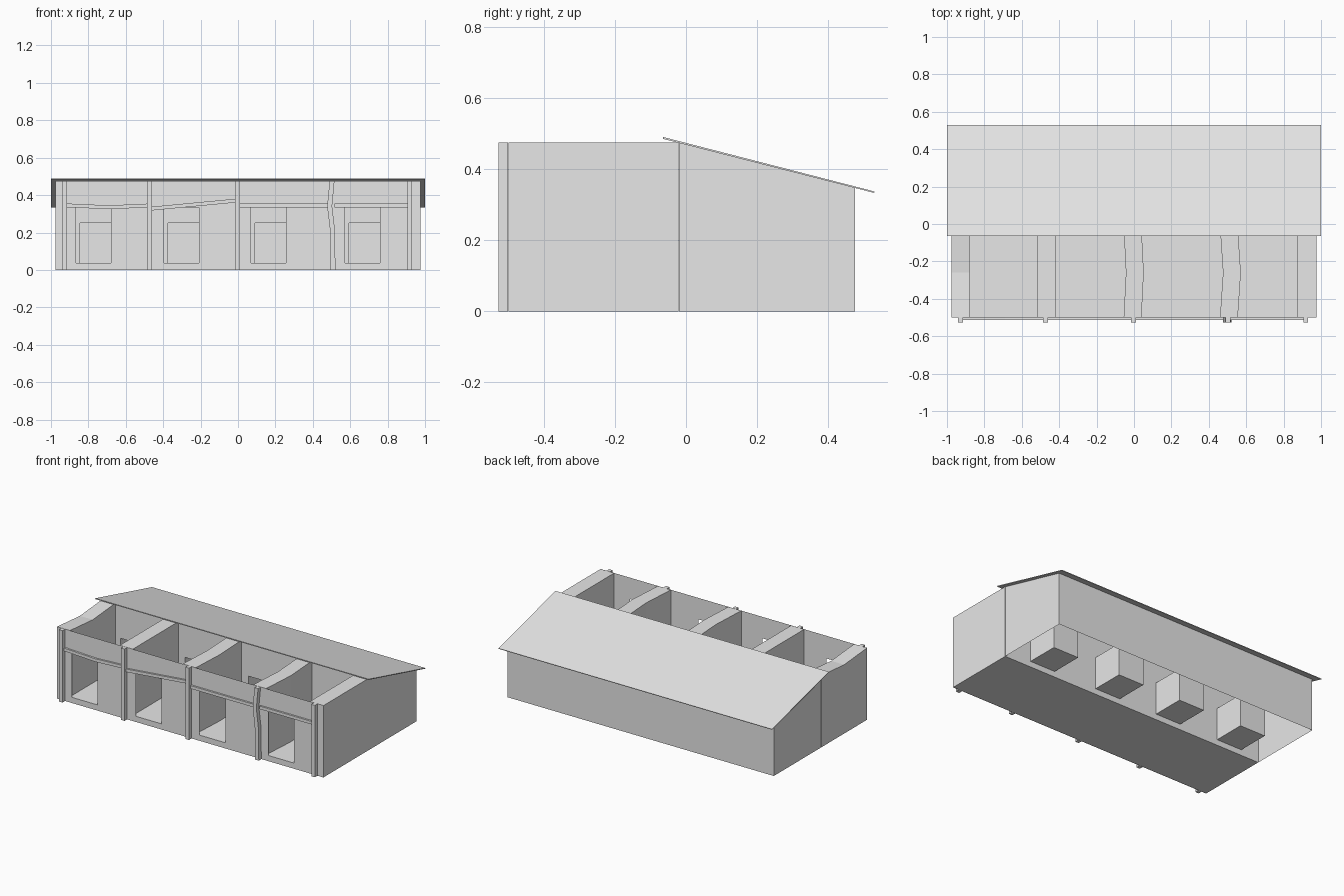
import bpy
import bmesh

cube = bpy.data.objects.get("Cube")
if cube:
    bpy.data.objects.remove(cube, do_unlink=True)

grey = bpy.data.materials.new("plain_grey")
grey.use_nodes = True
grey.diffuse_color = (0.8, 0.8, 0.8, 1)
grey.node_tree.nodes["Principled BSDF"].inputs["Base Color"].default_value = (0.8, 0.8, 0.8, 1)

X, FRONT, MID, BACK = 0.975, -0.5, -0.02, 0.475
TOP, EAVE, FLOOR = 0.475, 0.347, 0.037
DOORS = [-0.866, -0.396, 0.07, 0.572]
DOOR_W = 0.187
NICHES = [x + 0.022 for x in DOORS]
NICHE_TOP, NICHE_BACK = 0.25, 0.195


def finish(name, bm, fix=True):
    if fix:
        bmesh.ops.recalc_face_normals(bm, faces=bm.faces)
    mesh = bpy.data.meshes.new(name)
    bm.to_mesh(mesh)
    bm.free()
    mesh.materials.append(grey)
    obj = bpy.data.objects.new(name, mesh)
    bpy.context.collection.objects.link(obj)
    return obj


def loft(name, rings):
    """Solid through a row of four-cornered sections."""
    bm = bmesh.new()
    rows = [[bm.verts.new(p) for p in ring] for ring in rings]
    for a, b in zip(rows, rows[1:]):
        for i in range(4):
            j = (i + 1) % 4
            bm.faces.new((a[i], a[j], b[j], b[i]))
    bm.faces.new(rows[0])
    bm.faces.new(rows[-1])
    return finish(name, bm)


def box(name, x0, x1, y0, y1, z0, z1):
    return loft(name, [[(x0, y, z0), (x1, y, z0), (x1, y, z1), (x0, y, z1)] for y in (y0, y1)])


def sheet(name, points):
    bm = bmesh.new()
    bm.faces.new([bm.verts.new(p) for p in points])
    return finish(name, bm, False)


def pierced_wall(name, y, starts, hole_top):
    """Upright sheet with one opening per bay."""
    bm = bmesh.new()
    xs = sorted([-X, X] + starts + [s + DOOR_W for s in starts])
    zs = [0, FLOOR, hole_top, TOP]
    grid = [[bm.verts.new((x, y, z)) for z in zs] for x in xs]
    for i in range(len(xs) - 1):
        for k in range(3):
            if i % 2 and k == 1:
                continue
            bm.faces.new((grid[i][k], grid[i + 1][k], grid[i + 1][k + 1], grid[i][k + 1]))
    return finish(name, bm, False)


# Front wall with doorways, partition with niche openings, floor slab
pierced_wall("front_wall", FRONT, DOORS, 0.333)
pierced_wall("partition_wall", MID, NICHES, NICHE_TOP)
box("floor_slab", -X, X, FRONT + 0.001, MID - 0.001, 0, FLOOR)

# Niches behind the partition, open towards the stalls
for n, x in enumerate(NICHES):
    niche = box(f"niche_{n + 1}", x, x + DOOR_W, MID, NICHE_BACK, FLOOR, NICHE_TOP)
    bm = bmesh.new()
    bm.from_mesh(niche.data)
    mouth = [f for f in bm.faces if all(abs(v.co.y - MID) < 1e-4 for v in f.verts)]
    bmesh.ops.delete(bm, geom=mouth, context="FACES_ONLY")
    bm.to_mesh(niche.data)
    bm.free()

# Thick stall walls: left edge, right edge, sideways bow, dip of the top
WALLS = [(-X, -0.88, 0, 0.02), (-0.515, -0.42, 0, 0), (-0.055, 0.04, 0.012, 0),
         (0.46, 0.555, 0.016, 0), (0.875, X, 0, 0)]
for n, (x0, x1, bow, dip) in enumerate(WALLS):
    rings = []
    for y, k in ((FRONT + 0.001, 0), (-0.26, 1), (MID - 0.001, 0)):
        a, b, t = x0 + bow * k, x1 + bow * k, TOP - dip * k
        rings.append([(a, y, 0.001), (b, y, 0.001), (b, y, t), (a, y, t)])
    loft(f"stall_wall_{n + 1}", rings)

# Rear room: end walls and back wall, open underneath
for side, s in (("left", 1), ("right", -1)):
    sheet(f"rear_end_wall_{side}", [(s * X, MID, 0), (s * X, BACK, 0),
                                    (s * X, BACK, EAVE), (s * X, MID, TOP)][::s])
sheet("back_wall", [(X, BACK, 0), (-X, BACK, 0), (-X, BACK, EAVE), (X, BACK, EAVE)])

# Thin sloping roof
loft("roof", [[(x, -0.065, 0.485), (x, 0.529, 0.333), (x, 0.53, 0.337), (x, -0.064, 0.49)]
              for x in (-1, 1)])

# Front posts; the fourth is crooked
for n, x in enumerate([-0.928, -0.474, -0.003, 0.508, 0.918]):
    lean = -0.018 if n == 3 else 0
    rings = []
    for z, k in ((0, 0), (0.22, 0.2), (0.34, 1), (TOP, 0.3)):
        c = x + lean * k
        rings.append([(c - 0.013, -0.527, z), (c + 0.013, -0.527, z),
                      (c + 0.013, FRONT, z), (c - 0.013, FRONT, z)])
    loft(f"front_post_{n + 1}", rings)

# Rails over the doorways, sagging or sloping
RAILS = [[(-0.915, 0.345), (-0.69, 0.335), (-0.487, 0.344)],
         [(-0.461, 0.328), (-0.016, 0.37)],
         [(0.01, 0.344), (0.49, 0.344)],
         [(0.515, 0.344), (0.905, 0.344)]]
for n, path in enumerate(RAILS):
    loft(f"door_rail_{n + 1}", [[(x, -0.512, z - 0.01), (x, FRONT, z - 0.01),
                                 (x, FRONT, z + 0.01), (x, -0.512, z + 0.01)] for x, z in path])
